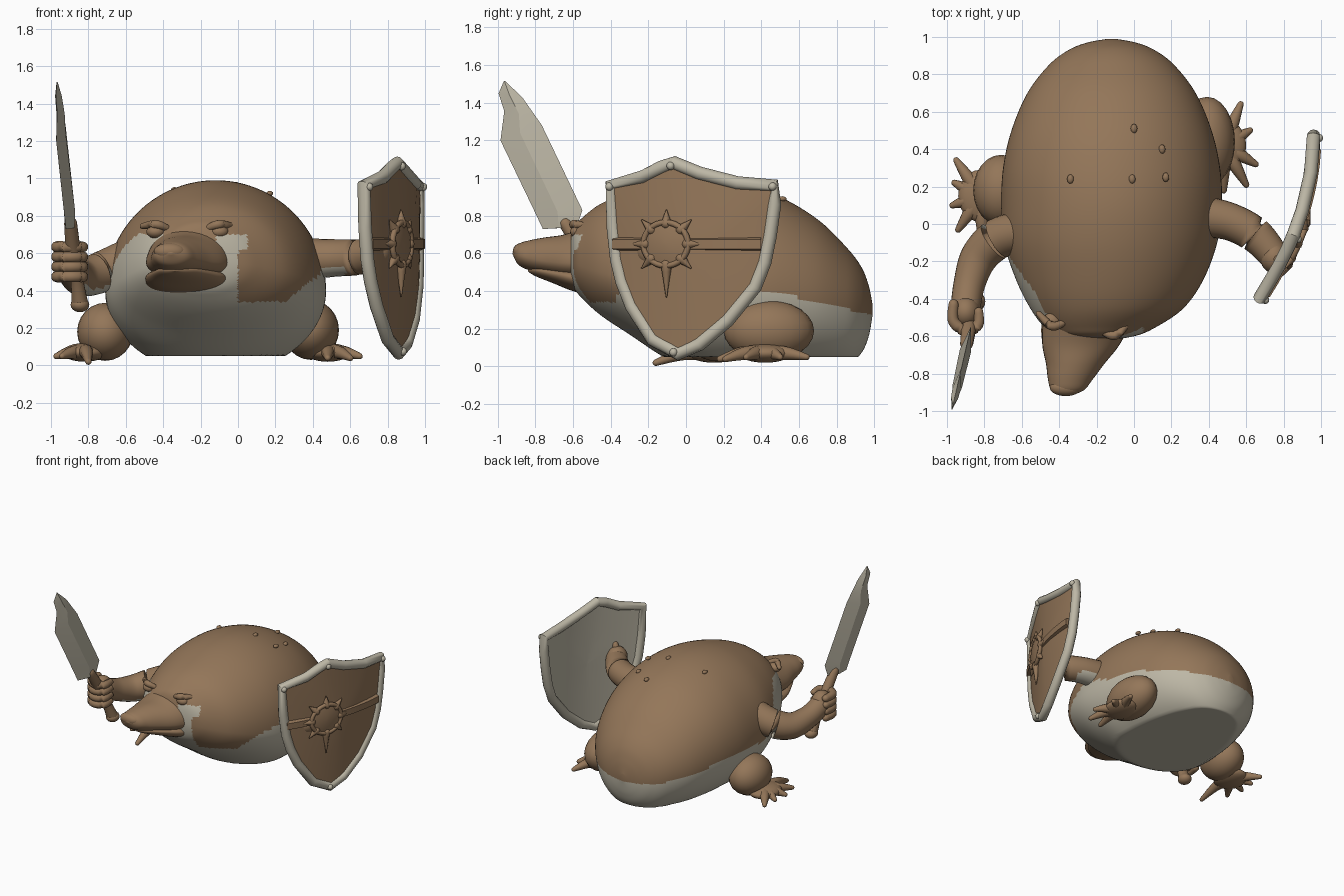
import bpy, bmesh, math
from mathutils import Vector as V

if "Cube" in bpy.data.objects:
    bpy.data.objects.remove(bpy.data.objects["Cube"])


def material(name, rgb):
    m = bpy.data.materials.new(name)
    m.diffuse_color = (*rgb, 1)
    m.use_nodes = True
    m.node_tree.nodes["Principled BSDF"].inputs["Base Color"].default_value = m.diffuse_color
    return m


BROWN = material("brown", (0.295, 0.182, 0.100))
CREAM = material("cream", (0.510, 0.475, 0.380))


def finish(name, bm, rule=None, base=BROWN, angle=50):
    """Turn a bmesh into an object; faces for which rule(centre, normal) holds use the other colour."""
    bmesh.ops.recalc_face_normals(bm, faces=bm.faces)
    bm.normal_update()
    for f in bm.faces:
        f.smooth = True
        f.material_index = int(bool(rule and rule(f.calc_center_median(), f.normal)))
    me = bpy.data.meshes.new(name)
    bm.to_mesh(me)
    bm.free()
    ob = bpy.data.objects.new(name, me)
    bpy.context.collection.objects.link(ob)
    for m in (base, CREAM if base is BROWN else BROWN):
        me.materials.append(m)
    bpy.context.view_layer.objects.active = ob
    ob.select_set(True)
    bpy.ops.object.shade_smooth_by_angle(angle=math.radians(angle))
    ob.select_set(False)
    return ob


def loft(name, rings, rule=None, base=BROWN, angle=50):
    bm = bmesh.new()
    rows = [[bm.verts.new(p) for p in r] for r in rings]
    n = len(rows[0])
    for a, b in zip(rows, rows[1:]):
        for i in range(n):
            bm.faces.new((a[i], a[(i + 1) % n], b[(i + 1) % n], b[i]))
    bm.faces.new(rows[0])
    bm.faces.new(rows[-1])
    return finish(name, bm, rule, base, angle)


def spline(rows, steps):
    """Smooth interpolation through rows of numbers."""
    out = []
    for i in range(len(rows) - 1):
        p0, p1, p2, p3 = (rows[min(max(i + k, 0), len(rows) - 1)] for k in (-1, 0, 1, 2))
        for s in range(steps):
            t = s / steps
            out.append([b + .5 * t * (c - a + t * (2*a - 5*b + 4*c - d + t * (3*(b - c) + d - a)))
                        for a, b, c, d in zip(p0, p1, p2, p3)])
    return out + [list(rows[-1])]


def tube(name, pts, steps=6, n=14, rule=None, base=BROWN, closed=False):
    """Round tube through (x, y, z, radius) points, with rounded ends."""
    path = spline(pts, steps) if steps > 1 else [list(p) for p in pts]
    ps = [V(p[:3]) for p in path]
    rings = []
    for i, p in enumerate(ps):
        a, b = ps[max(i - 1, 0)], ps[min(i + 1, len(ps) - 1)]
        if closed and i in (0, len(ps) - 1):
            a, b = ps[-2], ps[1]
        t = (b - a).normalized()
        u = t.cross(V((1, 0, 0)) if abs(t.x) < .8 else V((0, 0, 1))).normalized()
        w = t.cross(u)

        def ring(r, off=0):
            return [p + t * off + (u * math.cos(k * math.tau / n) + w * math.sin(k * math.tau / n)) * r
                    for k in range(n)]
        r = path[i][3]
        caps = [(r * math.cos(q), r * math.sin(q)) for q in (1.45, 1.0, .5)]
        if i == 0 and not closed:
            rings += [ring(c, -o) for c, o in caps]
        rings.append(ring(r))
        if i == len(ps) - 1 and not closed:
            rings += [ring(c, o) for c, o in reversed(caps)]
    return loft(name, rings, rule, base)


def ball(name, c, r, base=BROWN, seg=24):
    bm = bmesh.new()
    bmesh.ops.create_uvsphere(bm, u_segments=seg, v_segments=seg // 2, radius=1)
    for v in bm.verts:
        v.co = V([c[k] + v.co[k] * r[k] for k in range(3)])
    return finish(name, bm, None, base)


def hull(name, stations, steps, n, floor=-1, rule=None):
    """Rounded form along y from stations (y, centre x, half width, bottom, middle, top)."""
    rings = []
    for y, cx, hw, zb, zm, zt in spline(stations, steps):
        ring = []
        for k in range(n):
            a = math.tau * k / n
            s = math.sin(a)
            ring.append((cx + hw * math.cos(a), y, max(floor, zm + s * ((zt - zm) if s > 0 else (zm - zb)))))
        rings.append(ring)
    return loft(name, rings, rule)


# Body with pale belly and cheeks
def clamp(t):
    return min(max(t, 0), 1)


def belly(c, nrm):
    x, y, z = c
    side = .39 - .12 * clamp((y - .5) / .5)
    if x < (.05 if z > .62 else 0):
        lim = side + .31 * clamp((-.03 - y) / .3)
        if -.4 < x < -.12 and z > .66:
            return False
    elif y < 0:
        lim = .34 + .8 * max(0, x - .25)
    else:
        lim = side + .12 * clamp(1 - y / .3)
    return z < lim


hull("body", [
    (.99, -.12, .02, .27, .30, .33), (.97, -.12, .13, .16, .30, .43), (.93, -.12, .23, .07, .31, .53),
    (.85, -.12, .335, 0, .33, .635), (.7, -.12, .45, -.03, .36, .78), (.5, -.12, .535, -.05, .39, .9),
    (.3, -.12, .58, -.05, .4, .965), (.1, -.12, .59, -.04, .4, .99), (-.1, -.125, .57, .04, .42, .975),
    (-.3, -.13, .5, .17, .46, .925), (-.45, -.145, .41, .27, .5, .865), (-.55, -.18, .3, .36, .53, .79),
    (-.6, -.2, .2, .43, .55, .73), (-.63, -.22, .02, .56, .57, .59)], 9, 120, .05, belly)

# Snout, jaw and nose
hull("snout", [
    (-.45, -.24, .24, .42, .56, .77), (-.55, -.26, .23, .45, .55, .735), (-.65, -.285, .205, .465, .55, .70),
    (-.75, -.315, .155, .49, .56, .685), (-.83, -.34, .12, .51, .575, .67), (-.89, -.355, .085, .54, .59, .65),
    (-.92, -.36, .01, .595, .6, .605)], 6, 36)
hull("jaw", [
    (-.45, -.26, .23, .36, .44, .55), (-.6, -.28, .215, .40, .47, .53), (-.7, -.30, .165, .44, .49, .53),
    (-.8, -.325, .09, .48, .51, .53), (-.84, -.335, .01, .505, .51, .515)], 6, 36)
ball("nose", (-.365, -.875, .61), (.085, .045, .045))

# Eyes under heavy brows
for ex, ey, s in ((-.44, -.52, -1), (-.1, -.57, 1)):
    ball("eye", (ex, ey, .715), (.05, .045, .035))
    tube("brow", [(ex - .06 * s, ey - .01, .735, .018), (ex, ey - .025, .755, .024),
                  (ex + .07 * s, ey + .04, .745, .016)], n=10)

# Warts on the back
for wx, wy, wz in ((0, .51, .89), (-.34, .24, .94), (-.01, .24, .967), (.15, .4, .875), (.17, .25, .92)):
    ball("wart", (wx, wy, wz), (.018, .025, .014), seg=12)


# Legs and splayed toes
def leg(thigh, size, foot, toes):
    ball("thigh", thigh, size)
    ball("foot", foot, (.12, .14, .05))
    for x, y, z in toes:
        m = [(foot[0] + x) / 2, (foot[1] + y) / 2, .07, .036]
        tube("toe", [(*foot[:2], .07, .045), m, (x, y, z, .017)], n=10)


leg((-.71, .18, .18), (.15, .19, .155), (-.82, .15, .07),
    [(-.95, .34, .05), (-.96, .22, .05), (-.97, .1, .05), (-.94, -.03, .05), (-.8, -.16, .02)])
leg((.39, .44, .19), (.15, .24, .16), (.48, .42, .07),
    [(.57, .64, .05), (.62, .5, .05), (.65, .32, .05), (.6, .21, .04), (.48, .18, .04)])


# Arms with pale undersides
def underside(c, nrm):
    return nrm.z < -.6 and abs(c.x + .12) < .7


tube("sword_arm", [(-.6, -.04, .56, .11), (-.73, -.08, .5, .11), (-.83, -.18, .47, .1),
                   (-.88, -.32, .5, .085), (-.9, -.44, .55, .08)], n=24, rule=underside)
tube("shield_arm", [(.38, .04, .57, .11), (.52, .01, .575, .1), (.65, -.06, .58, .095),
                    (.75, -.17, .6, .08)], n=24, rule=underside)
ball("shield_hand", (.75, -.18, .61), (.075, .085, .085))
ball("sword_hand", (-.9, -.47, .555), (.08, .09, .11))
for k in range(4):
    z = .475 + .053 * k
    tube("finger", [(-.965, -.43, z, .028), (-.965, -.52, z, .031), (-.9, -.57, z, .031),
                    (-.835, -.54, z, .03), (-.83, -.47, z, .025)], n=10)

# Sword: handle, pommel and faceted blade
tube("sword_handle", [(-.845, -.42, .33, .045), (-.86, -.47, .45, .035), (-.88, -.54, .6, .04),
                      (-.895, -.64, .76, .035)])
ball("pommel", (-.845, -.415, .325), (.05, .055, .04))
rings = []
for ly, lz, ry, rz, t in ((-.76, .73, -.58, .74, .025), (-.80, .815, -.55, .83, .03),
                          (-.985, 1.2, -.765, 1.28, .025), (-.965, 1.355, -.8, 1.33, .022),
                          (-.995, 1.45, -.87, 1.43, .018), (-.967, 1.515, -.96, 1.515, .003)):
    l, r = (V((-.865 + .23 * (y + .52), y, z)) for y, z in ((ly, lz), (ry, rz)))
    side = V((t, -t * .23, 0))
    mid = (l + r) / 2
    rings.append([l, mid + side, r, mid - side])
loft("blade", rings, base=CREAM, angle=25)


# Shield: points (y, z) laid on a bowed sheet
def sheet(y, z, off=0):
    nrm = V((1, -.36 + .76 * y, 0)).normalized()
    return V((.875 + .36 * y - .38 * y * y, y, z)) + nrm * off


OUT = [(-.07, 1.115), (.075, 1.055), (.29, 1.0), (.5, .985), (.5, .88), (.475, .7), (.445, .55), (.39, .41),
       (.235, .22), (.075, .085), (-.045, .03), (-.19, .11), (-.31, .3), (-.365, .44), (-.395, .565),
       (-.415, .75), (-.425, .99), (-.245, 1.035), (-.14, 1.09)]


def inset(s):
    return [(.03 + (y - .03) * s, .6 + (z - .6) * s) for y, z in OUT]


rim = [(*sheet(y, z), .036) for y, z in inset(.935)]
tube("shield_rim", rim + rim[:1], steps=1, n=12, base=CREAM, closed=True)
loft("shield_panel",
     [[sheet(y, z, .012 + .02 * (1 - s)) for y, z in inset(s)] for s in (.02, .3, .6, .8, .94)]
     + [[sheet(y, z, -.012) for y, z in inset(s)] for s in (.94, .8, .6, .3, .02)],
     rule=lambda c, n: n.x < 0)
for y, z in ((-.07, 1.065), (.46, .955), (-.39, .955), (-.055, .075)):
    ball("rivet", sheet(y, z, .03), (.022, .022, .022), CREAM, 14)

# Shield crossbar, sun boss and grip
bar = [(.61, .0), (.625, .042), (.675, .042), (.69, .0)]
loft("shield_crossbar", [[sheet(-.37 + .077 * k, z, o) for z, o in bar] for k in range(11)], angle=25)
SY, SZ = -.09, .65
ring = [(*sheet(SY + .115 * math.cos(k * math.tau / 32), SZ + .115 * math.sin(k * math.tau / 32), .045), .016)
        for k in range(33)]
tube("sun_ring", ring, steps=1, n=8, closed=True)
loft("sun_disc", [[sheet(SY + r * math.cos(k * math.tau / 32), SZ + r * math.sin(k * math.tau / 32), o)
                   for k in range(32)] for r, o in ((.115, .01), (.112, .046), (.07, .056), (.01, .06))])
for k in range(8):
    a = k * math.tau / 8
    end = .28 if k == 6 else .18
    tube("sun_ray", [(*sheet(SY + r * math.cos(a), SZ + r * math.sin(a), .036), w)
                     for r, w in ((.11, .03), ((.11 + end) / 2, .016), (end, .004))], steps=2, n=8)
tube("shield_grip", [(*sheet(-.22, .5, -.01), .025), (*sheet(-.2, .6, -.06), .028),
                     (*sheet(-.2, .7, -.01), .025)], n=10)
